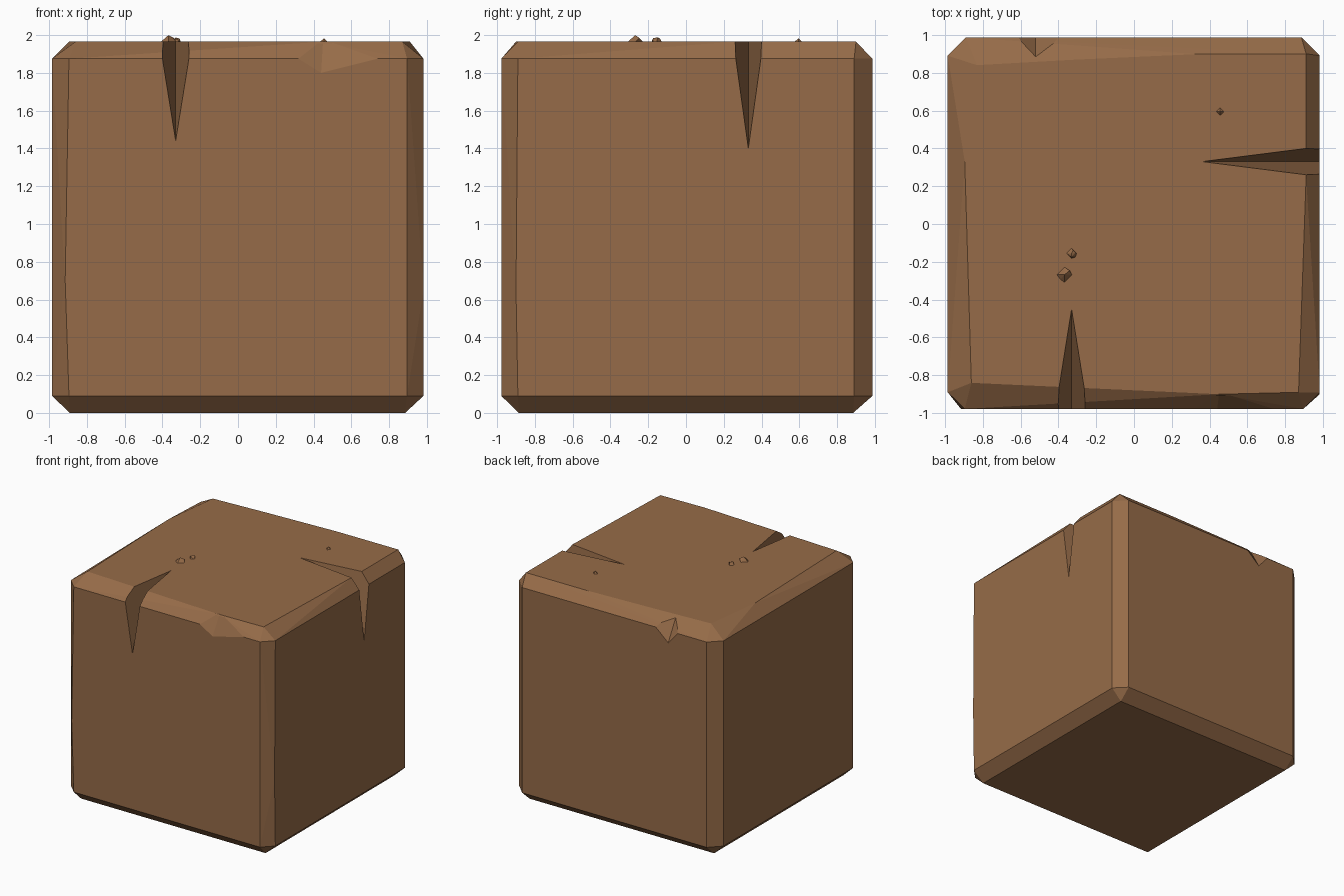
import bpy, bmesh, random
from mathutils import Vector

if "Cube" in bpy.data.objects:
    bpy.data.objects.remove(bpy.data.objects["Cube"])

dirt = bpy.data.materials.new("brown_earth")
dirt.diffuse_color = (0.305, 0.148, 0.065, 1)
dirt.use_nodes = True
dirt.node_tree.nodes["Principled BSDF"].inputs["Base Color"].default_value = dirt.diffuse_color


def hull(name, pts):
    """Convex flat-faced solid around a few points."""
    bm = bmesh.new()
    for p in pts:
        bm.verts.new(p)
    res = bmesh.ops.convex_hull(bm, input=bm.verts[:])
    inner = [v for v in bm.verts if not v.link_faces]
    bmesh.ops.delete(bm, geom=inner, context='VERTS')
    bmesh.ops.dissolve_limit(bm, angle_limit=0.01, verts=bm.verts[:], edges=bm.edges[:])
    bmesh.ops.recalc_face_normals(bm, faces=bm.faces[:])
    me = bpy.data.meshes.new(name)
    bm.to_mesh(me)
    bm.free()
    me.materials.append(dirt)
    ob = bpy.data.objects.new(name, me)
    bpy.context.collection.objects.link(ob)
    return ob


# block: flat top and bottom outlines inside an eight-sided wall, giving uneven chamfers
wall = [(-.985, -.89), (-.895, -.978), (.895, -.978), (.982, -.89),
        (.982, .89), (.885, .987), (-.89, .987), (-.985, .89)]
top = [(-.86, -.84), (-.35, -.862), (.45, -.9), (.87, -.89), (.877, -.32), (.91, .25),
       (.91, .9), (.33, .898), (-.33, .868), (-.83, .84), (-.895, .33)]
base = [(x, y) for x in (-.89, .885) for y in (-.885, .885)]
pts = [(x, y, z) for x, y in wall for z in (.09, 1.875)]
pts += [(x, y, 1.965) for x, y in top] + [(x, y, 0) for x, y in base]
pts += [(-.915, -.978, .7), (.982, -.9, .65)]
block = hull("earth_block", pts)


def groove(top_end, side_end, left, right):
    """Cut a V notch whose bottom runs from top_end to side_end."""
    a, b = Vector(top_end), Vector(side_end)
    mid = (a + b) / 2
    out = [mid + (Vector(w) - mid) * 1.8 for w in (left, right)]
    d = (b - a) * 0.02
    cutter = hull("groove_cutter", [a - d, b + d] + out)
    cutter.hide_render = True
    mod = block.modifiers.new("groove", 'BOOLEAN')
    mod.operation = 'DIFFERENCE'
    mod.solver = 'EXACT'
    mod.object = cutter
    bpy.context.view_layer.objects.active = block
    bpy.ops.object.modifier_apply(modifier=mod.name)
    bpy.data.objects.remove(cutter)


# front crack and right crack, each a wide V with a narrow deeper slot
for reach, low, w in ((.45, 1.44, .068), (.68, 1.66, .06)):
    groove((-.33, -reach, 1.965), (-.33, -.978, low),
           (-.33 - w, -.92, 1.92), (-.33 + w, -.92, 1.92))
for reach, low, w in ((.36, 1.40, .068),):
    groove((reach, .33, 1.965), (.982, .33, low),
           (.945, .33 - w, 1.92), (.945, .33 + w, 1.92))
# narrow slots
groove((-.33, -.62, 1.80), (-.33, -.86, 1.56), (-.35, -.92, 1.92), (-.31, -.92, 1.92))
groove((.56, .33, 1.78), (.84, .33, 1.52), (.945, .31, 1.92), (.945, .35, 1.92))
# chips on the back and front top edges
groove((-.52, .875, 1.965), (-.52, .987, 1.77), (-.61, .987, 1.875), (-.40, .987, 1.875))
groove((.45, -.895, 1.965), (.44, -.978, 1.80), (.32, -.978, 1.875), (.74, -.978, 1.875))

# pebbles lying on top
random.seed(4)
for i, (x, y, z, r) in enumerate(((-.368, -.268, 1.965, .04), (-.33, -.155, 1.963, .028),
                                  (.455, .595, 1.96, .026))):
    cage = [Vector((random.uniform(-1, 1), random.uniform(-1, 1), random.uniform(-1, 1))).normalized()
            for _ in range(7)] + [Vector((0, 0, .87)), Vector((1, 0, 0)), Vector((-1, 0, 0)),
                                  Vector((0, 1, 0)), Vector((0, -1, 0))]
    hull(f"pebble_{i + 1}", [Vector((x, y, z)) + Vector((v.x, v.y, min(v.z, .87))) * r for v in cage])
